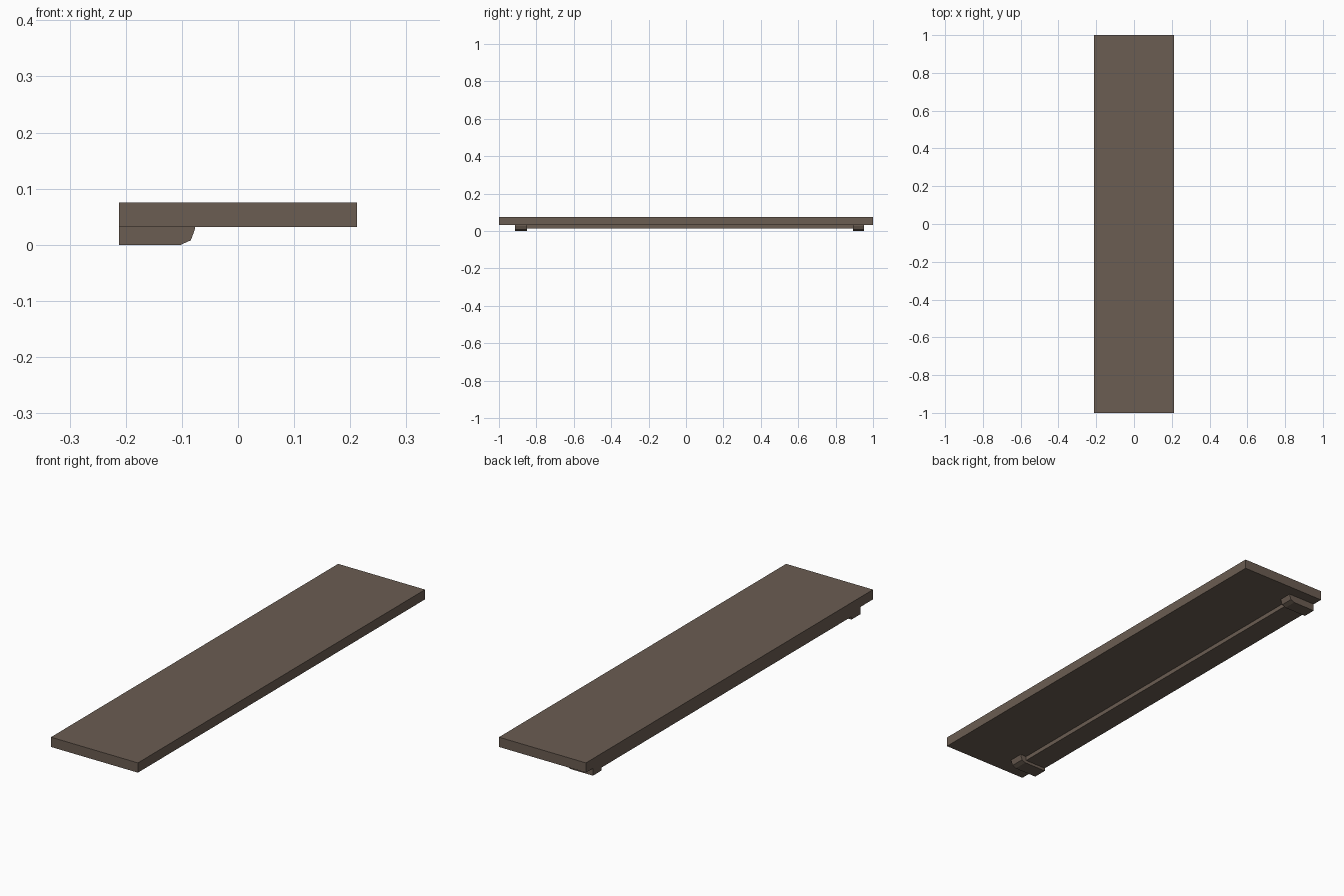
import bpy, bmesh

if "Cube" in bpy.data.objects:
    bpy.data.objects.remove(bpy.data.objects["Cube"])

wood = bpy.data.materials.new("brown wood")
wood.diffuse_color = (0.147, 0.109, 0.084, 1)
wood.use_nodes = True
wood.node_tree.nodes["Principled BSDF"].inputs["Base Color"].default_value = wood.diffuse_color


def extrude_profile(name, profile, y0, y1):
    """Closed prism from an x-z profile, running from y0 to y1."""
    bm = bmesh.new()
    face = bm.faces.new([bm.verts.new((x, y0, z)) for x, z in profile])
    new = bmesh.ops.extrude_face_region(bm, geom=[face])["geom"]
    verts = [g for g in new if isinstance(g, bmesh.types.BMVert)]
    bmesh.ops.translate(bm, verts=verts, vec=(0, y1 - y0, 0))
    bmesh.ops.recalc_face_normals(bm, faces=bm.faces)
    mesh = bpy.data.meshes.new(name)
    bm.to_mesh(mesh)
    bm.free()
    mesh.materials.append(wood)
    obj = bpy.data.objects.new(name, mesh)
    bpy.context.collection.objects.link(obj)
    return obj


def rect(x0, x1, z0, z1):
    return [(x0, z0), (x1, z0), (x1, z1), (x0, z1)]


BACK, UNDER = -0.212, 0.032

# Shelf board
extrude_profile("shelf_board", rect(BACK, 0.212, UNDER, 0.075), -1, 1)

# Support rail under the back edge, between the brackets
extrude_profile("support_rail", rect(BACK, -0.107, 0.013, UNDER), -0.85, 0.892)

# Two brackets with a chamfered nose
bracket = [(BACK, 0), (-0.102, 0), (-0.084, 0.008), (-0.077, 0.027),
           (-0.077, UNDER), (BACK, UNDER)]
for side, y0, y1 in (("front", -0.914, -0.85), ("back", 0.892, 0.951)):
    extrude_profile(side + "_bracket", bracket, y0, y1)
